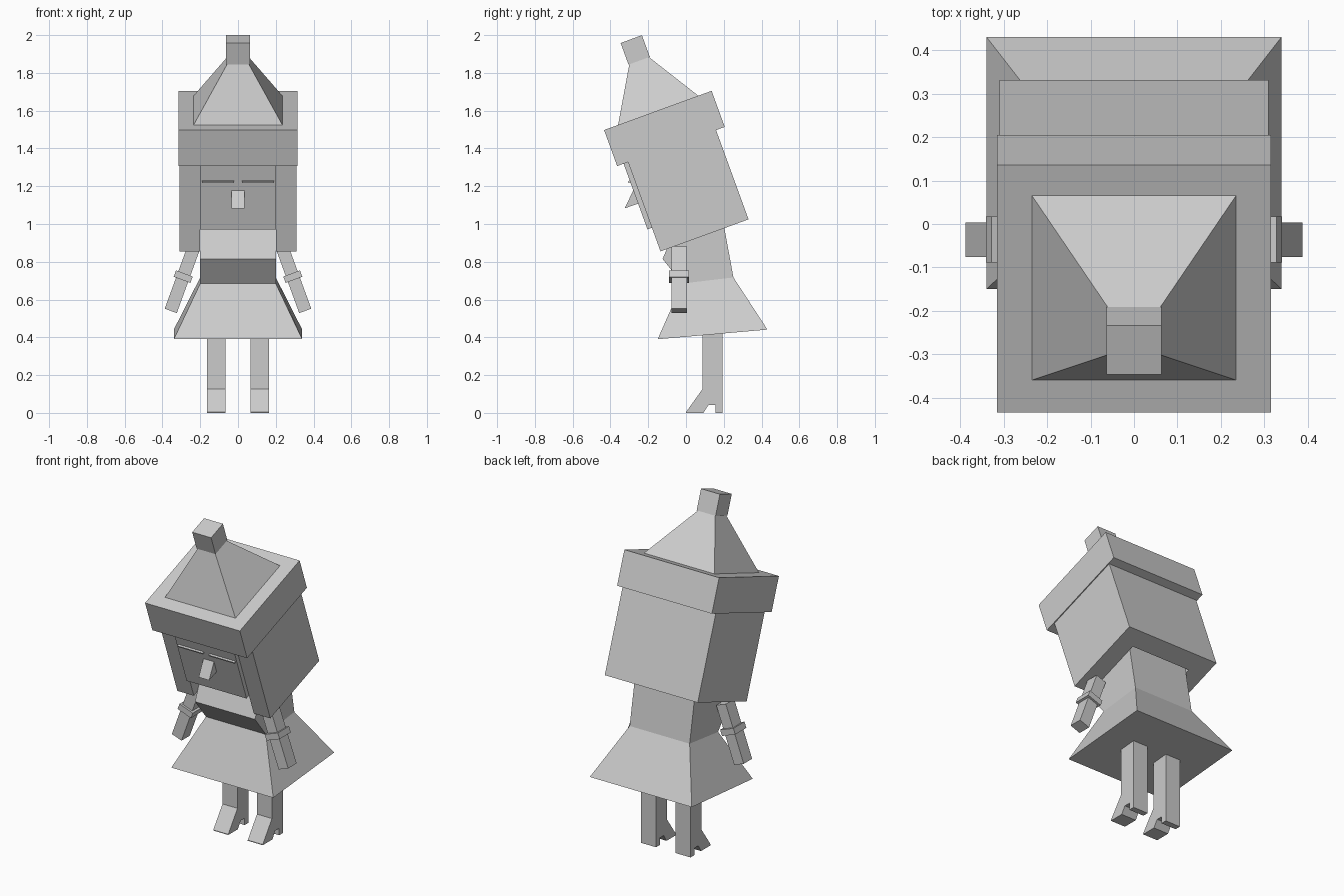
import bpy, bmesh, math
from mathutils import Matrix, Vector

cube = bpy.data.objects.get("Cube")
if cube:
    bpy.data.objects.remove(cube, do_unlink=True)

GREY = (0.6, 0.6, 0.6, 1.0)
grey = bpy.data.materials.new("plain_grey")
grey.use_nodes = True
grey.diffuse_color = GREY
grey.node_tree.nodes["Principled BSDF"].inputs["Base Color"].default_value = GREY


def loft(name, ring_a, ring_b, matrix=Matrix(), mirror=False):
    """Closed solid between two rings with the same number of points."""
    bm = bmesh.new()
    a = [bm.verts.new(matrix @ Vector(p)) for p in ring_a]
    b = [bm.verts.new(matrix @ Vector(p)) for p in ring_b]
    n = len(a)
    for i in range(n):
        j = (i + 1) % n
        bm.faces.new((a[i], a[j], b[j], b[i]))
    bm.faces.new(a[::-1])
    bm.faces.new(b)
    bmesh.ops.recalc_face_normals(bm, faces=bm.faces)
    mesh = bpy.data.meshes.new(name)
    bm.to_mesh(mesh)
    bm.free()
    mesh.materials.append(grey)
    obj = bpy.data.objects.new(name, mesh)
    bpy.context.collection.objects.link(obj)
    if mirror:
        obj.modifiers.new("mirror", "MIRROR").use_mirror_merge = False
    return obj


def prism(name, profile, x0, x1, **kw):
    """Side profile of (y, z) points extruded along x."""
    return loft(name, [(x0, y, z) for y, z in profile],
                [(x1, y, z) for y, z in profile], **kw)


def rect(half_x, y0, y1, z0, z1=None):
    """Rectangle whose front edge is at z0 and back edge at z1."""
    z1 = z0 if z1 is None else z1
    return [(-half_x, y0, z0), (half_x, y0, z0), (half_x, y1, z1), (-half_x, y1, z1)]


# Legs with heeled feet
leg = [(0.193, 0.46), (0.088, 0.46), (0.088, 0.127), (0, 0.004), (0, 0),
       (0.092, 0), (0.119, 0.042), (0.157, 0.042), (0.157, 0), (0.193, 0)]
prism("legs", leg, 0.065, 0.165, mirror=True)

# Dress: flared skirt and pointed bodice
loft("skirt", rect(0.34, -0.15, 0.431, 0.39, 0.441), rect(0.2, -0.02, 0.251, 0.685, 0.717))
bodice = [(-0.02, 0.685), (-0.124, 0.815), (-0.02, 1.06), (0.19, 1.05), (0.251, 0.717)]
prism("bodice", bodice, -0.2, 0.2)

# Slanted arms with wrist bands
arm = Matrix.Translation((0.356, -0.036, 0.54)) @ Matrix.Rotation(math.radians(-20), 4, "Y")
loft("arms", rect(0.034, -0.04, 0.04, 0), rect(0.034, -0.04, 0.04, 0.349), arm, True)
loft("wrist_bands", rect(0.047, -0.053, 0.053, 0.175),
     rect(0.047, -0.053, 0.053, 0.211), arm, True)

# Everything on the head leans forward together
head = Matrix.Translation((0, -0.135, 0.855)) @ Matrix.Rotation(math.radians(20), 4, "X")

# Hair wraps both sides and the back
hair = [(-0.31, 0), (-0.2, 0), (-0.2, 0.385), (0.2, 0.385),
        (0.2, 0), (0.31, 0), (0.31, 0.496), (-0.31, 0.496)]
loft("hair", [(x, y, 0) for x, y in hair], [(x, y, 0.51) for x, y in hair], head)

# Face with eyelids and wedge nose
loft("face", rect(0.2, -0.025, 0.385, 0.133), rect(0.2, -0.025, 0.385, 0.51), head)
eyelid = [(-0.036, 0.399), (-0.036, 0.407), (-0.02, 0.409), (-0.02, 0.397)]
prism("eyelids", eyelid, 0.02, 0.19, matrix=head, mirror=True)
prism("nose", [(-0.02, 0.358), (-0.1, 0.279), (-0.02, 0.278)], -0.035, 0.035, matrix=head)

# Hat: thick band, tapered crown and square bobble
loft("hat_band", rect(0.316, -0.061, 0.545, 0.503), rect(0.316, -0.061, 0.545, 0.706), head)
loft("hat_crown", rect(0.235, 0.018, 0.47, 0.706), rect(0.057, 0.184, 0.294, 0.988), head)
loft("hat_bobble", rect(0.063, 0.179, 0.299, 0.987), rect(0.063, 0.179, 0.299, 1.109), head)
